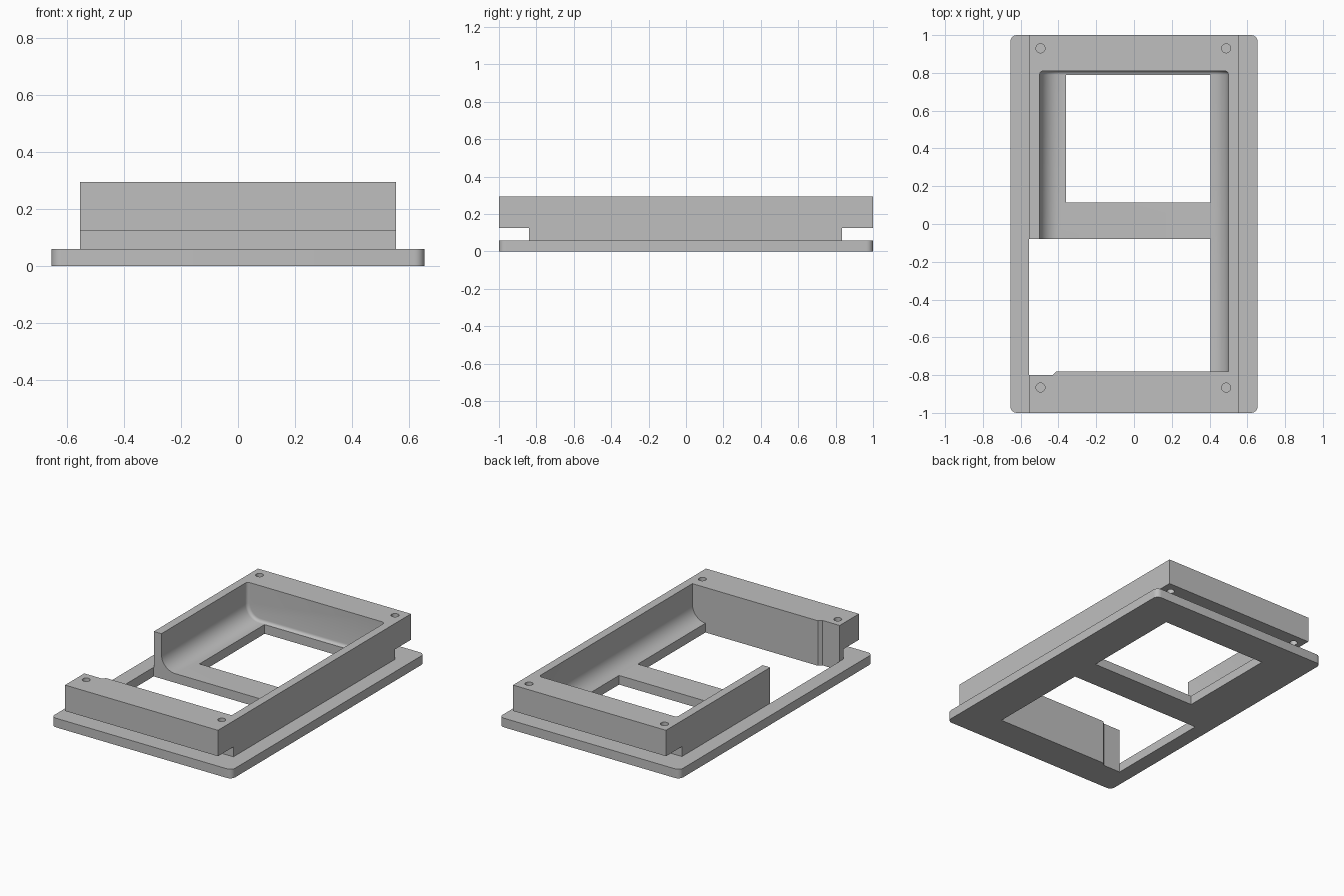
import bpy, bmesh, math
from mathutils import Vector

cube = bpy.data.objects.get("Cube")
if cube:
    bpy.data.objects.remove(cube, do_unlink=True)

grey = bpy.data.materials.new("light grey")
grey.use_nodes = True
colour = (0.52, 0.52, 0.52, 1)
grey.diffuse_color = colour
grey.node_tree.nodes["Principled BSDF"].inputs["Base Color"].default_value = colour


def prism(name, points, push, round_edges=None, radius=0.0, segments=6):
    """Extrude a closed outline along push; bevel the edges picked by a rule."""
    bm = bmesh.new()
    face = bm.faces.new([bm.verts.new(p) for p in points])
    top = bmesh.ops.extrude_face_region(bm, geom=[face])["geom"]
    moved = [v for v in top if isinstance(v, bmesh.types.BMVert)]
    bmesh.ops.translate(bm, verts=moved, vec=Vector(push))
    bmesh.ops.recalc_face_normals(bm, faces=bm.faces)
    if round_edges:
        bmesh.ops.bevel(bm, geom=[e for e in bm.edges if round_edges(e)], offset=radius,
                        segments=segments, profile=0.5, affect='EDGES')
    bmesh.ops.recalc_face_normals(bm, faces=bm.faces)
    mesh = bpy.data.meshes.new(name)
    bm.to_mesh(mesh)
    bm.free()
    obj = bpy.data.objects.new(name, mesh)
    bpy.context.collection.objects.link(obj)
    mesh.materials.append(grey)
    return obj


def flat(outline, z):
    return [(x, y, z) for x, y in outline]


def rect(x0, x1, y0, y1):
    return [(x0, y0), (x1, y0), (x1, y1), (x0, y1)]


def combine(target, tool, operation):
    mod = target.modifiers.new(operation.lower(), 'BOOLEAN')
    mod.operation = operation
    mod.solver = 'EXACT'
    mod.object = tool
    bpy.context.view_layer.objects.active = target
    bpy.ops.object.modifier_apply(modifier=mod.name)
    bpy.data.objects.remove(tool, do_unlink=True)


FLOOR, TOP, STEP = 0.06, 0.295, 0.125

# Base plate with rounded corners
body = prism("bezel_frame", flat(rect(-0.655, 0.655, -1, 1), 0), (0, 0, FLOOR),
             lambda e: abs(e.verts[0].co.z - e.verts[1].co.z) > 0.01, 0.035)

# Raised block, undercut at both ends
side = [(-0.84, 0.03), (0.835, 0.03), (0.835, STEP), (1, STEP),
        (1, TOP), (-1, TOP), (-1, STEP), (-0.84, STEP)]
block = prism("raised_block", [(-0.555, y, z) for y, z in side], (1.11, 0, 0))
combine(body, block, 'UNION')

# Cavity with large fillets along its sides and a small one round its back
W, R, BACK, FRONT, N = 0.5, 0.1, 0.81, -0.78, 10
arc = [(W - R + R * math.sin(a), FLOOR + R - R * math.cos(a))
       for a in (math.pi / 2 * i / N for i in range(N + 1))]
section = arc + [(W, 0.4), (-W, 0.4)] + [(-x, z) for x, z in reversed(arc)]
cavity = prism("cavity_cutter", [(x, FRONT, z) for x, z in section], (0, BACK - FRONT, 0),
               lambda e: all(v.co.y > BACK - 0.001 for v in e.verts)
               and not all(v.co.z > 0.39 for v in e.verts), 0.02, 4)
combine(body, cavity, 'DIFFERENCE')

# Rear window through the floor
window = prism("window_cutter", flat(rect(-0.36, 0.405, 0.115, 0.79), -0.1), (0, 0, 0.3))
combine(body, window, 'DIFFERENCE')

# Front opening, which also breaks through the right wall
opening = [(-0.556, -0.08), (0.405, -0.08), (0.405, FRONT),
           (-0.41, FRONT), (-0.43, -0.8), (-0.556, -0.8)]
gap = prism("opening_cutter", flat(opening, -0.1), (0, 0, 0.6))
combine(body, gap, 'DIFFERENCE')

# Screw holes in the corners
for x in (-0.495, 0.488):
    for y in (-0.866, 0.93):
        ring = [(x + 0.024 * math.cos(a), y + 0.024 * math.sin(a))
                for a in (math.tau * i / 24 for i in range(24))]
        hole = prism("screw_cutter", flat(ring, 0.1), (0, 0, 0.3))
        combine(body, hole, 'DIFFERENCE')

# Smooth fillets, sharp corners
bpy.ops.object.select_all(action='DESELECT')
body.select_set(True)
bpy.context.view_layer.objects.active = body
bpy.ops.object.shade_smooth_by_angle(angle=math.radians(30))
